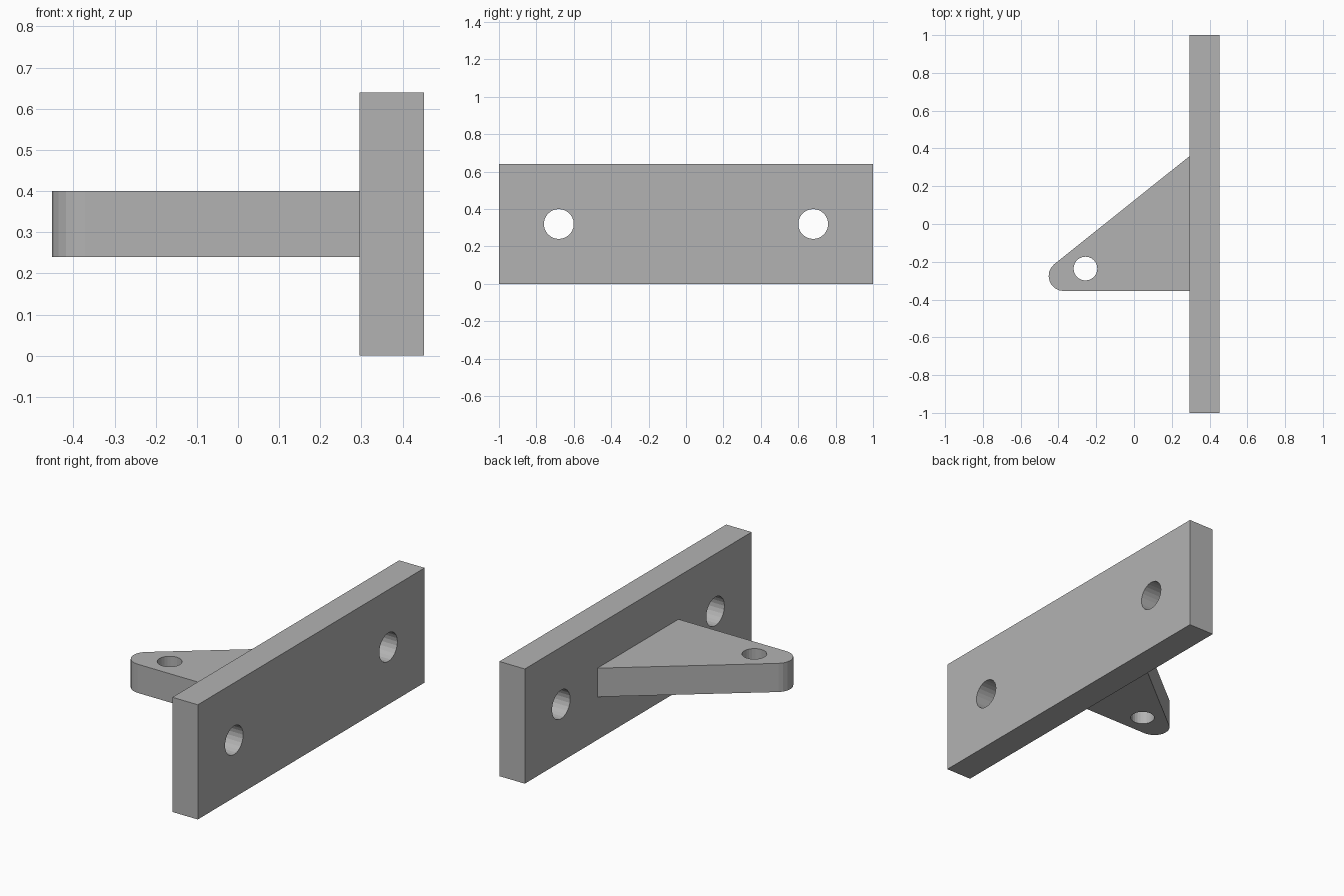
import bpy, bmesh
from math import cos, sin, radians
from mathutils import Matrix, Vector

cube = bpy.data.objects.get("Cube")
if cube:
    bpy.data.objects.remove(cube, do_unlink=True)

grey = bpy.data.materials.new("plain grey")
grey.use_nodes = True
colour = (0.45, 0.45, 0.45, 1)
grey.diffuse_color = colour
grey.node_tree.nodes["Principled BSDF"].inputs["Base Color"].default_value = colour


def arc(cx, cy, r, start, end, steps):
    """Points along an arc, both ends included."""
    angles = [radians(start + (end - start) * i / steps) for i in range(steps + 1)]
    return [(cx + r * cos(a), cy + r * sin(a)) for a in angles]


def hole(cx, cy, r, sides=24):
    return arc(cx, cy, r, 0, 360, sides)[:-1]


def slab(name, loops, low, high, matrix=Matrix()):
    """Extrude an outline with holes from low to high along local z."""
    bm = bmesh.new()
    edges = []
    for loop in loops:
        verts = [bm.verts.new((x, y, low)) for x, y in loop]
        edges += [bm.edges.new((v, verts[i - 1])) for i, v in enumerate(verts)]
    bmesh.ops.triangle_fill(bm, edges=edges, use_beauty=True, normal=Vector((0, 0, 1)))
    result = bmesh.ops.extrude_face_region(bm, geom=bm.faces[:], use_keep_orig=True)
    top = [g for g in result["geom"] if isinstance(g, bmesh.types.BMVert)]
    bmesh.ops.translate(bm, verts=top, vec=(0, 0, high - low))
    bmesh.ops.recalc_face_normals(bm, faces=bm.faces[:])
    bm.transform(matrix)
    mesh = bpy.data.meshes.new(name)
    bm.to_mesh(mesh)
    bm.free()
    mesh.materials.append(grey)
    obj = bpy.data.objects.new(name, mesh)
    bpy.context.collection.objects.link(obj)
    return obj


# Upright mounting plate: profile in y-z, thickness along x
height, inner, outer = 0.64, 0.295, 0.452
upright = Matrix(((0, 0, 1, 0), (1, 0, 0, 0), (0, 1, 0, 0), (0, 0, 0, 1)))
plate = [(-1, 0), (1, 0), (1, height), (-1, height)]
bolt_holes = [hole(y, height / 2, 0.08) for y in (-0.68, 0.68)]
slab("mounting_plate", [plate] + bolt_holes, inner, outer, upright)

# Horizontal triangular arm with a rounded tip and a pin hole
tip = arc(-0.372, -0.275, 0.08, 128.6, 270, 8)
arm = [(inner, 0.36)] + tip + [(inner, -0.355)]
slab("triangular_arm", [arm, hole(-0.257, -0.236, 0.063)], 0.24, 0.40)
